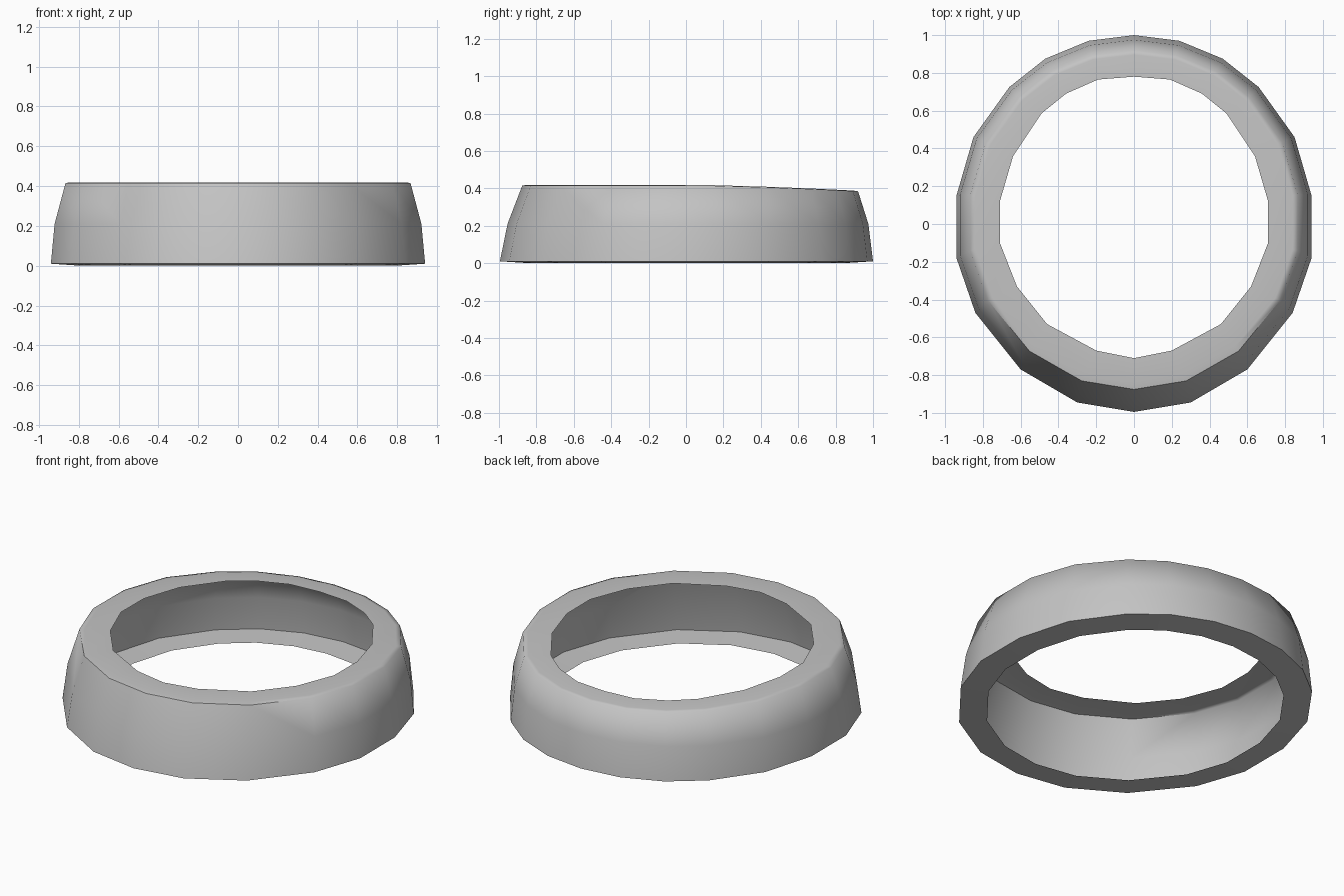
import bpy, bmesh

if "Cube" in bpy.data.objects:
    bpy.data.objects.remove(bpy.data.objects["Cube"])

# Half outlines from back to front (x >= 0), mirrored to close the loop
BASE = [(0, 1), (.24, .97), (.47, .875), (.66, .725), (.85, .46), (.94, .15),
        (.94, -.18), (.84, -.47), (.6, -.77), (.3, -.945), (0, -.995)]
OPENING = [(0, .78), (.19, .765), (.36, .69), (.49, .585), (.64, .36), (.71, .12),
           (.71, -.10), (.62, -.33), (.46, -.53), (.2, -.67), (0, -.71)]


def loop(half):
    return half + [(-x, y) for x, y in half[-2:0:-1]]


def top_z(y):
    # The top dips gently towards the back
    return .415 - .035 * max(0, y) ** 1.5


def scaled(sx, sy, dy, z):
    return [(x * sx, y * sy + dy, z) for x, y in loop(BASE)]


top_edge = [(x, y, top_z(y)) for x, y, _ in scaled(.922, .9, .02, 0)]
opening = [(x, y, top_z(y) + .003) for x, y in loop(OPENING)]
# Narrow rounded shoulder just inside the top edge
shoulder = [(a[0] + (b[0] - a[0]) * .17, a[1] + (b[1] - a[1]) * .17, a[2] + .004)
            for a, b in zip(top_edge, opening)]

rings = [scaled(.84, .84, 0, 0),            # bottom lip, inner edge
         scaled(1, 1, 0, .01),              # bottom outer edge
         scaled(.98, .967, .008, .21),      # wall middle
         top_edge, shoulder, opening]

# Hollow ring: thin bottom lip, tapering wall, thin top lip
bm = bmesh.new()
vs = [[bm.verts.new(p) for p in ring] for ring in rings]
n = len(vs[0])
for lo, hi in zip(vs, vs[1:]):
    for j in range(n):
        k = (j + 1) % n
        bm.faces.new((lo[j], hi[j], hi[k], lo[k])).smooth = True

# Crisp bottom edge all round; crisp top edge only along the front
for j in range(n):
    k = (j + 1) % n
    bm.edges.get((vs[1][j], vs[1][k])).smooth = False
    if max(vs[3][j].co.y, vs[3][k].co.y) < -.35:
        bm.edges.get((vs[3][j], vs[3][k])).smooth = False

mesh = bpy.data.meshes.new("ring_shell")
bm.to_mesh(mesh)
bm.free()
ring_shell = bpy.data.objects.new("ring_shell", mesh)
bpy.context.collection.objects.link(ring_shell)

grey = bpy.data.materials.new("light_grey")
grey.diffuse_color = (.55, .55, .55, 1)
grey.use_nodes = True
grey.node_tree.nodes["Principled BSDF"].inputs["Base Color"].default_value = grey.diffuse_color
mesh.materials.append(grey)
